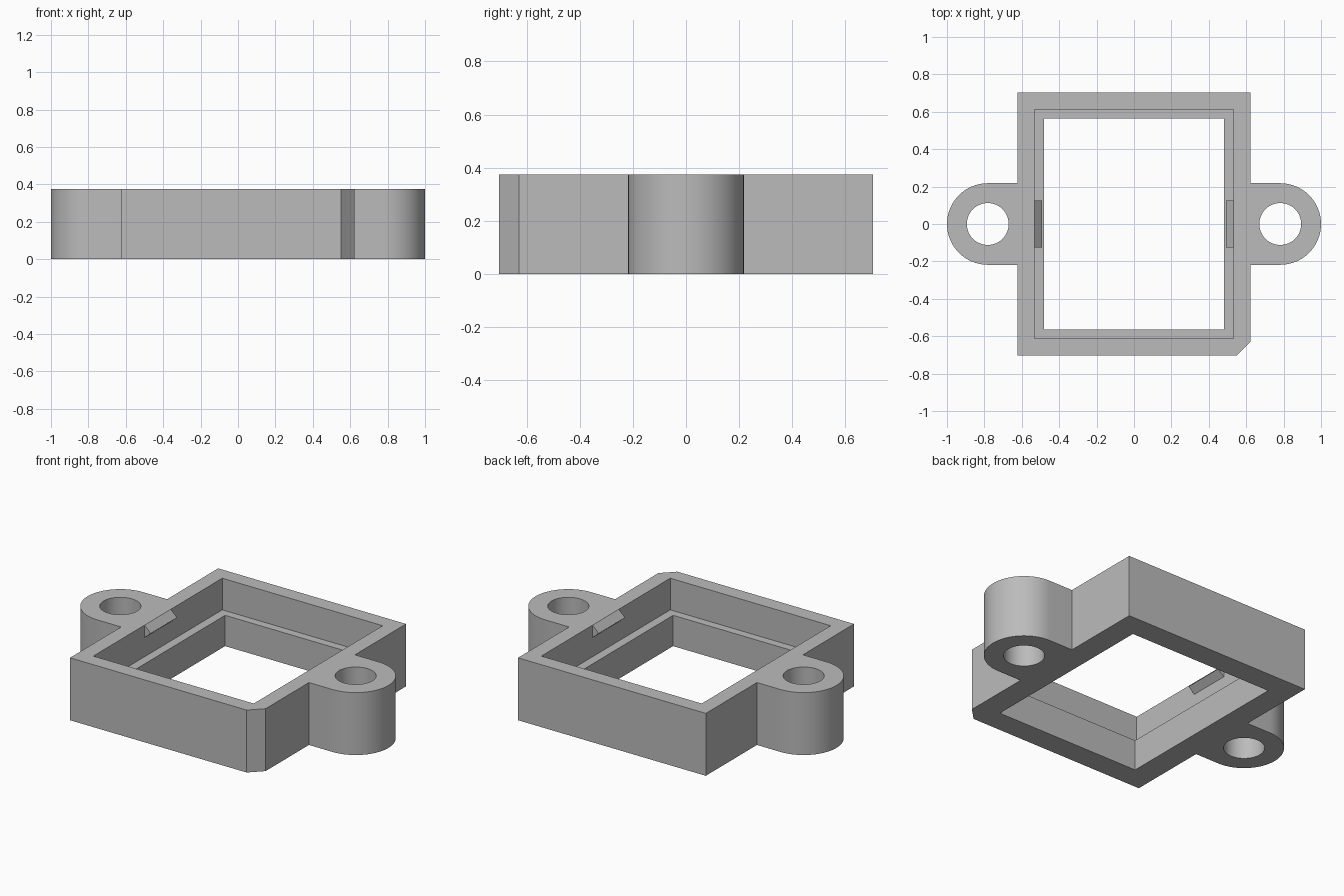
import bpy, bmesh
from math import pi, sin, cos, radians

if "Cube" in bpy.data.objects:
    bpy.data.objects.remove(bpy.data.objects["Cube"], do_unlink=True)

H = 0.375                    # overall height
BX, BY = 0.624, 0.703        # half size of the frame
CHAMFER = 0.074
EAR_X, EAR_R, HOLE_R = 0.782, 0.218, 0.112
POCKET_X, POCKET_Y, LEDGE_Z = 0.533, 0.612, 0.185
OPEN_X, OPEN_Y = 0.48, 0.563

grey = bpy.data.materials.new("grey_plastic")
grey.use_nodes = True
colour = (0.5, 0.5, 0.5, 1)
grey.diffuse_color = colour
grey.node_tree.nodes["Principled BSDF"].inputs["Base Color"].default_value = colour


def prism(name, points, direction):
    """Extrude a closed 3D outline along a direction."""
    bm = bmesh.new()
    face = bm.faces.new([bm.verts.new(p) for p in points])
    ext = bmesh.ops.extrude_face_region(bm, geom=[face])["geom"]
    moved = [v for v in ext if isinstance(v, bmesh.types.BMVert)]
    bmesh.ops.translate(bm, verts=moved, vec=direction)
    bmesh.ops.recalc_face_normals(bm, faces=bm.faces)
    mesh = bpy.data.meshes.new(name)
    bm.to_mesh(mesh)
    bm.free()
    mesh.materials.append(grey)
    obj = bpy.data.objects.new(name, mesh)
    bpy.context.collection.objects.link(obj)
    return obj


def arc(cx, radius, start, end, steps, z):
    return [(cx + radius * cos(start + (end - start) * i / steps),
             radius * sin(start + (end - start) * i / steps), z)
            for i in range(steps + 1)]


def rectangle(x, y, z):
    return [(-x, -y, z), (x, -y, z), (x, y, z), (-x, y, z)]


def cut(target, cutter):
    cutter.hide_render = True
    mod = target.modifiers.new("cut", "BOOLEAN")
    mod.operation, mod.solver, mod.object = "DIFFERENCE", "EXACT", cutter
    bpy.context.view_layer.objects.active = target
    bpy.ops.object.modifier_apply(modifier=mod.name)
    bpy.data.objects.remove(cutter, do_unlink=True)


# Frame outline: chamfered rectangle with a rounded ear on each side
outline = [(-BX, -BY, 0), (BX - CHAMFER, -BY, 0), (BX, -BY + CHAMFER, 0),
           (BX, -EAR_R, 0)]
outline += arc(EAR_X, EAR_R, -pi / 2, pi / 2, 32, 0)
outline += [(BX, EAR_R, 0), (BX, BY, 0), (-BX, BY, 0), (-BX, EAR_R, 0)]
outline += arc(-EAR_X, EAR_R, pi / 2, 3 * pi / 2, 32, 0)
outline += [(-BX, -EAR_R, 0)]
frame = prism("frame", outline, (0, 0, H))

# Through opening, upper pocket and the two screw holes
cut(frame, prism("opening_cutter", rectangle(OPEN_X, OPEN_Y, -0.1), (0, 0, 1)))
cut(frame, prism("pocket_cutter", rectangle(POCKET_X, POCKET_Y, LEDGE_Z), (0, 0, 1)))
for side in (-1, 1):
    hole = arc(side * EAR_X, HOLE_R, 0, 2 * pi, 48, -0.1)[:-1]
    cut(frame, prism("hole_cutter", hole, (0, 0, 1)))

# Wedge-shaped snap clips on the side walls of the pocket
clips = []
for side, name in ((-1, "right_clip"), (1, "left_clip")):
    wall, tip = side * POCKET_X, side * (POCKET_X - 0.04)
    profile = [(wall, -0.125, H), (tip, -0.125, H - 0.04), (wall, -0.125, H - 0.075)]
    clips.append(prism(name, profile, (0, 0.25, 0)))

# Smooth the round walls only
bpy.ops.object.select_all(action="DESELECT")
frame.select_set(True)
bpy.context.view_layer.objects.active = frame
bpy.ops.object.shade_smooth_by_angle(angle=radians(30))
